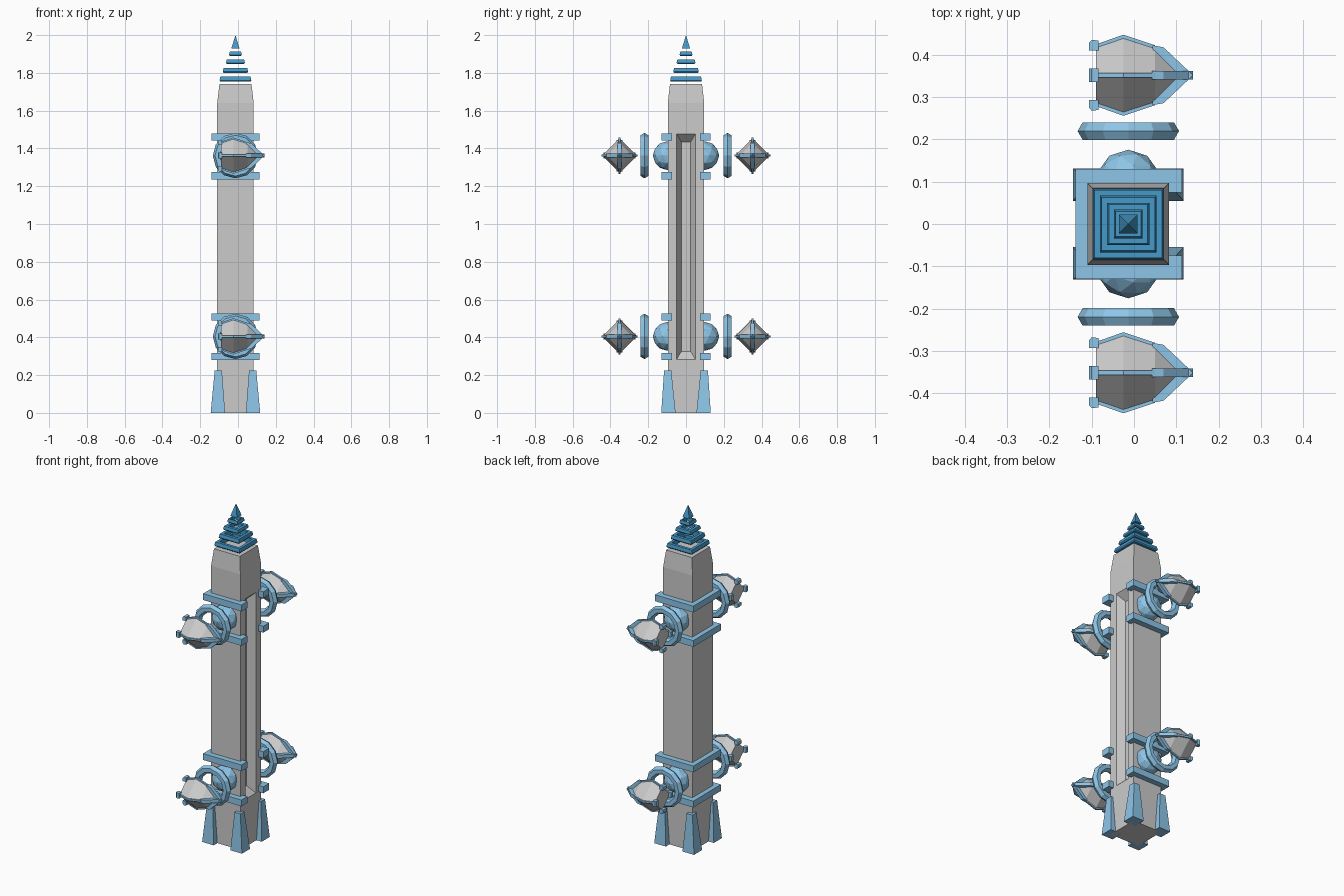
import bpy, bmesh
from math import cos, sin, pi, sqrt

if "Cube" in bpy.data.objects:
    bpy.data.objects.remove(bpy.data.objects["Cube"])

CX = -0.0135          # pillar axis


def material(name, rgb):
    m = bpy.data.materials.new(name)
    m.diffuse_color = (*rgb, 1)
    m.use_nodes = True
    m.node_tree.nodes["Principled BSDF"].inputs["Base Color"].default_value = m.diffuse_color
    return m


BLUE = material("light_blue", (0.27, 0.56, 0.80))
DEEP = material("deep_blue", (0.06, 0.32, 0.58))


def loft(name, rings, mat=None, cyclic=False):
    """Skin a list of equal-length point loops; cap the ends unless cyclic."""
    bm = bmesh.new()
    vs = [[bm.verts.new(p) for p in r] for r in rings]
    n = len(rings[0])
    pairs = list(zip(vs, vs[1:])) + ([(vs[-1], vs[0])] if cyclic else [])
    for a, b in pairs:
        for i in range(n):
            j = (i + 1) % n
            bm.faces.new((a[i], a[j], b[j], b[i]))
    if not cyclic:
        bm.faces.new(vs[0])
        bm.faces.new(vs[-1])
    bmesh.ops.remove_doubles(bm, verts=bm.verts, dist=1e-5)
    bmesh.ops.recalc_face_normals(bm, faces=bm.faces)
    me = bpy.data.meshes.new(name)
    bm.to_mesh(me)
    bm.free()
    ob = bpy.data.objects.new(name, me)
    bpy.context.collection.objects.link(ob)
    if mat:
        me.materials.append(mat)
    return ob


def square(cx, cy, z, h):
    return [(cx + a * h, cy + b * h, z) for a, b in ((-1, -1), (1, -1), (1, 1), (-1, 1))]


# Pillar shaft with tapered shoulders
pillar = loft("pillar", [square(CX, 0, z, h) for z, h in
                         ((0, 0.0965), (1.64, 0.0965), (1.74, 0.085))])


# Bevelled groove in the +x face
def slot(x, y, z0, z1):
    return [(x, -y, z0), (x, y, z0), (x, y, z1), (x, -y, z1)]


face = CX + 0.0965
cutter = loft("groove_cutter", [slot(face - 0.045, 0.025, 0.325, 1.435),
                                slot(face, 0.05, 0.283, 1.477),
                                slot(face + 0.03, 0.05, 0.283, 1.477)])
cutter.hide_render = True
mod = pillar.modifiers.new("groove", "BOOLEAN")
mod.object = cutter
mod.solver = "EXACT"
bpy.context.view_layer.objects.active = pillar
bpy.ops.object.modifier_apply(modifier=mod.name)
bpy.data.objects.remove(cutter)

# Tapered corner feet
for sx in (-1, 1):
    for sy in (-1, 1):
        loft("foot", [square(CX + sx * 0.093, sy * 0.093, 0, 0.038),
                      square(CX + sx * 0.091, sy * 0.097, 0.225, 0.019)], BLUE)

# C-shaped bands, open over the groove
half = [(0.114, 0.075), (0.114, 0.13), (-0.139, 0.13)]
inner = [(-0.105, 0.09), (0.078, 0.09), (0.078, 0.075)]
outline = (half + [(x, -y) for x, y in reversed(half)]
           + [(x, -y) for x, y in reversed(inner)] + inner)
for zc in (1.46, 1.255, 0.508, 0.299):
    loft("band", [[(x, y, zc + d) for x, y in outline] for d in (-0.019, 0.019)], BLUE)

# Floating square rings and pyramid tip of the spire
for z, h in ((1.767, 0.084), (1.813, 0.067), (1.859, 0.050), (1.901, 0.034)):
    w = 0.021 if h > 0.04 else 0.012
    t = 0.013 if h > 0.06 else 0.011
    section = [(h - 0.004, -t), (h, -t * 0.5), (h - 0.004, t), (h - w, t), (h - w, -t)]
    loft("spire_ring", [square(CX, 0, z + d, r) for r, d in section], DEEP, True)
loft("spire_tip", [square(CX, 0, 1.928, 0.022), square(CX, 0, 2.0, 0)], DEEP)


# Side emitters: dome, ring and faceted pod
BODY = [(-0.09, 0.070), (-0.025, 0.092), (0.05, 0.068), (0.118, 0.0)]
TRIM = [(-0.09, 0.073), (-0.025, 0.096), (0.05, 0.071), (0.05, 0.055), (-0.025, 0.08), (-0.09, 0.06)]
CLAW = [(0.043, 0.071), (0.07, 0.066), (0.14, 0.0), (0.10, 0.0), (0.05, 0.03)]
CLIP = [(-0.107, 0.058), (-0.107, 0.076), (-0.100, 0.084), (-0.084, 0.082), (-0.084, 0.058)]


def fin(name, profile, thick, k, y0, z0):
    c, s = cos(k * pi / 2), sin(k * pi / 2)
    loft(name, [[(x, y0 + r * c - t * s, z0 + r * s + t * c) for x, r in profile]
                for t in (-thick, thick)], BLUE)


def emitter(sy, z):
    # Low-poly dome against the pillar
    bpy.ops.mesh.primitive_ico_sphere_add(subdivisions=2, radius=0.076,
                                          location=(CX, sy * 0.1, z))
    dome = bpy.context.object
    dome.name = "dome"
    dome.data.materials.append(BLUE)
    # Ring
    bpy.ops.mesh.primitive_torus_add(major_segments=12, minor_segments=6,
                                     major_radius=0.096, minor_radius=0.024,
                                     location=(CX, sy * 0.22, z), rotation=(pi / 2, 0, 0))
    ring = bpy.context.object
    ring.name = "ring"
    ring.data.materials.append(BLUE)
    for p in ring.data.polygons:
        p.use_smooth = False
    # Diamond-section pod with trims, front claws and rear clips on its four edges
    y0 = sy * 0.352
    loft("pod", [[(x, y0 + r * cos(k * pi / 2), z + r * sin(k * pi / 2)) for k in range(4)]
                 for x, r in BODY])
    for k in range(4):
        fin("pod_trim", TRIM, 0.005, k, y0, z)
        fin("pod_claw", CLAW, 0.010, k, y0, z)
        fin("pod_clip", CLIP, 0.016, k, y0, z)


for sy in (-1, 1):
    for z in (1.362, 0.405):
        emitter(sy, z)
